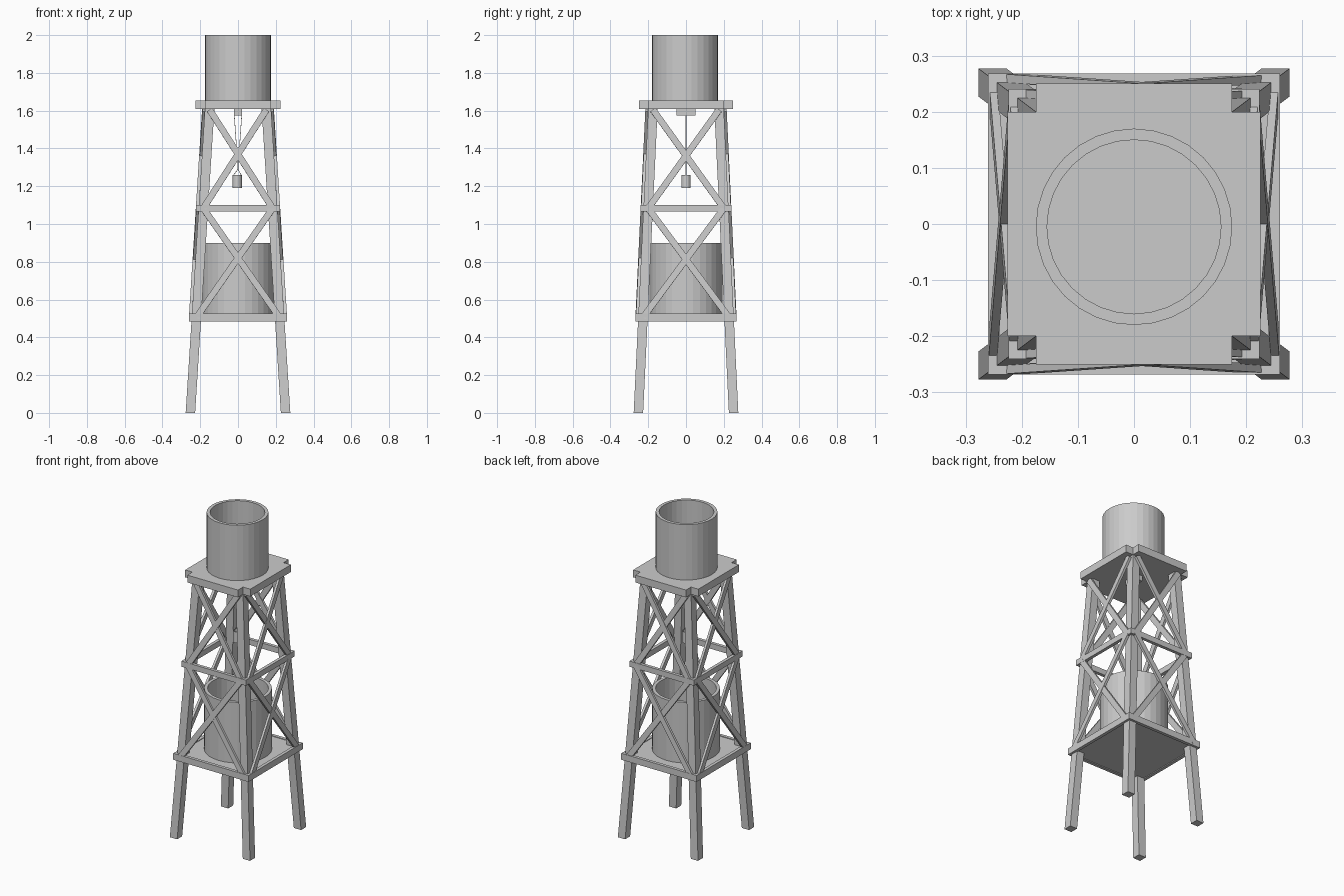
import bpy, bmesh, math
from mathutils import Vector, Matrix

if "Cube" in bpy.data.objects:
    bpy.data.objects.remove(bpy.data.objects["Cube"])

TOP = 1.61          # underside of the upper platform
H = 0.025           # half leg thickness
T = 0.015           # thickness of beams and braces


def leg_xy(z):
    """Leg centre offset in x and y at height z (legs lean inward)."""
    f = z / TOP
    return 0.252 - 0.102 * f, 0.252 - 0.077 * f


def finish(name, bm):
    bmesh.ops.recalc_face_normals(bm, faces=bm.faces)
    me = bpy.data.meshes.new(name)
    bm.to_mesh(me)
    bm.free()
    ob = bpy.data.objects.new(name, me)
    bpy.context.collection.objects.link(ob)
    return ob


def box(name, x0, x1, y0, y1, z0, z1):
    bm = bmesh.new()
    bmesh.ops.create_cube(bm, size=1)
    for v in bm.verts:
        v.co = Vector((x1 if v.co.x > 0 else x0, y1 if v.co.y > 0 else y0,
                       z1 if v.co.z > 0 else z0))
    return finish(name, bm)


def bar(name, a, b, width, thick, normal):
    """Box from a to b, thin along the given face normal."""
    a, b = Vector(a), Vector(b)
    d = (b - a).normalized()
    side = Vector(normal).cross(d).normalized()
    n = d.cross(side)
    m = Matrix((d * (b - a).length, side * width, n * thick)).transposed().to_4x4()
    m.translation = (a + b) / 2
    bm = bmesh.new()
    bmesh.ops.create_cube(bm, size=1, matrix=m)
    return finish(name, bm)


def lathe(name, profile, cx, cy, sides):
    """Spin an (r, z) profile; r = 0 closes the surface."""
    bm = bmesh.new()
    rings = []
    for r, z in profile:
        if r == 0:
            rings.append([bm.verts.new((cx, cy, z))] * sides)
        else:
            rings.append([bm.verts.new((cx + r * math.cos(2 * math.pi * i / sides),
                                        cy + r * math.sin(2 * math.pi * i / sides), z))
                          for i in range(sides)])
    for lo, hi in zip(rings, rings[1:]):
        for i in range(sides):
            j = (i + 1) % sides
            bm.faces.new(list(dict.fromkeys((lo[i], lo[j], hi[j], hi[i]))))
    return finish(name, bm)


def open_tank(name, r, wall, z0, z1, cy):
    ri = r - wall
    lathe(name, [(0, z0), (r, z0), (r, z1), (ri, z1), (ri, z0 + 0.005), (0, z0 + 0.005)],
          0, cy, 32)


# leaning legs
for sx in (-1, 1):
    for sy in (-1, 1):
        bm = bmesh.new()
        bmesh.ops.create_cube(bm, size=1)
        for v in bm.verts:
            z = TOP if v.co.z > 0 else 0
            lx, ly = leg_xy(z)
            v.co = Vector((sx * lx + 2 * H * v.co.x, sy * ly + 2 * H * v.co.y, z))
        finish("leg", bm)

# horizontal ring beams outside the legs
for name, zc, h in (("lower_beam", 0.505, 0.04), ("middle_beam", 1.083, 0.035)):
    x, y = (c + H for c in leg_xy(zc))
    z0, z1 = zc - h / 2, zc + h / 2
    for s in (-1, 1):
        ya, yb = sorted((s * (y - 0.005), s * (y + T)))
        box(name, -x - T, x + T, ya, yb, z0, z1)
        xa, xb = sorted((s * (x - 0.005), s * (x + T)))
        box(name, xa, xb, -y - T, y + T, z0, z1)

# crossed braces on all four sides, two storeys
for z0, z1 in ((0.505, 1.083), (1.083, 1.605)):
    (x0, y0), (x1, y1) = leg_xy(z0), leg_xy(z1)
    for s in (-1, 1):
        for d in (-1, 1):
            o = H + T / 2 - 0.001 + 0.001 * d
            bar("front_back_brace", (-d * x0, s * (y0 + o), z0),
                (d * x1, s * (y1 + o), z1), 0.034, T, (0, s, 0.05))
            bar("side_brace", (s * (x0 + o), -d * y0, z0),
                (s * (x1 + o), d * y1, z1), 0.034, T, (s, 0, 0.06))

# lower floor
fx, fy = (c + H for c in leg_xy(0.505))
box("lower_floor", -fx, fx, -fy, fy, 0.49, 0.521)

# upper platform with notched corners
bm = bmesh.new()
a, b, c, d = 0.225, 0.2, 0.175, 0.25
outline = [(a, -b), (a, b), (c, b), (c, d), (-c, d), (-c, b),
           (-a, b), (-a, -b), (-c, -b), (-c, -d), (c, -d), (c, -b)]
base = bm.faces.new([bm.verts.new((x, y, 1.608)) for x, y in outline])
ext = bmesh.ops.extrude_face_region(bm, geom=[base])
bmesh.ops.translate(bm, vec=(0, 0, 0.046),
                    verts=[v for v in ext["geom"] if isinstance(v, bmesh.types.BMVert)])
finish("upper_platform", bm)

# open tanks
open_tank("upper_tank", 0.175, 0.02, 1.654, 2.0, -0.005)
open_tank("lower_tank", 0.192, 0.02, 0.521, 0.9, 0.0)

# hanging bucket, its mount and ropes
box("bucket_mount", -0.02, 0.02, -0.05, 0.05, 1.575, 1.608)
lathe("bucket", [(0, 1.19), (0.025, 1.19), (0.025, 1.26), (0.021, 1.26),
                 (0.021, 1.195), (0, 1.195)], -0.004, 0, 16)
for s in (-1, 1):
    bar("rope", (s * 0.02, 0, 1.58), (0, 0, 1.29), 0.003, 0.003, (0, 1, 0))
    bar("bucket_handle", (0, 0, 1.29), (-0.004 + s * 0.023, 0, 1.255), 0.003, 0.003, (0, 1, 0))
